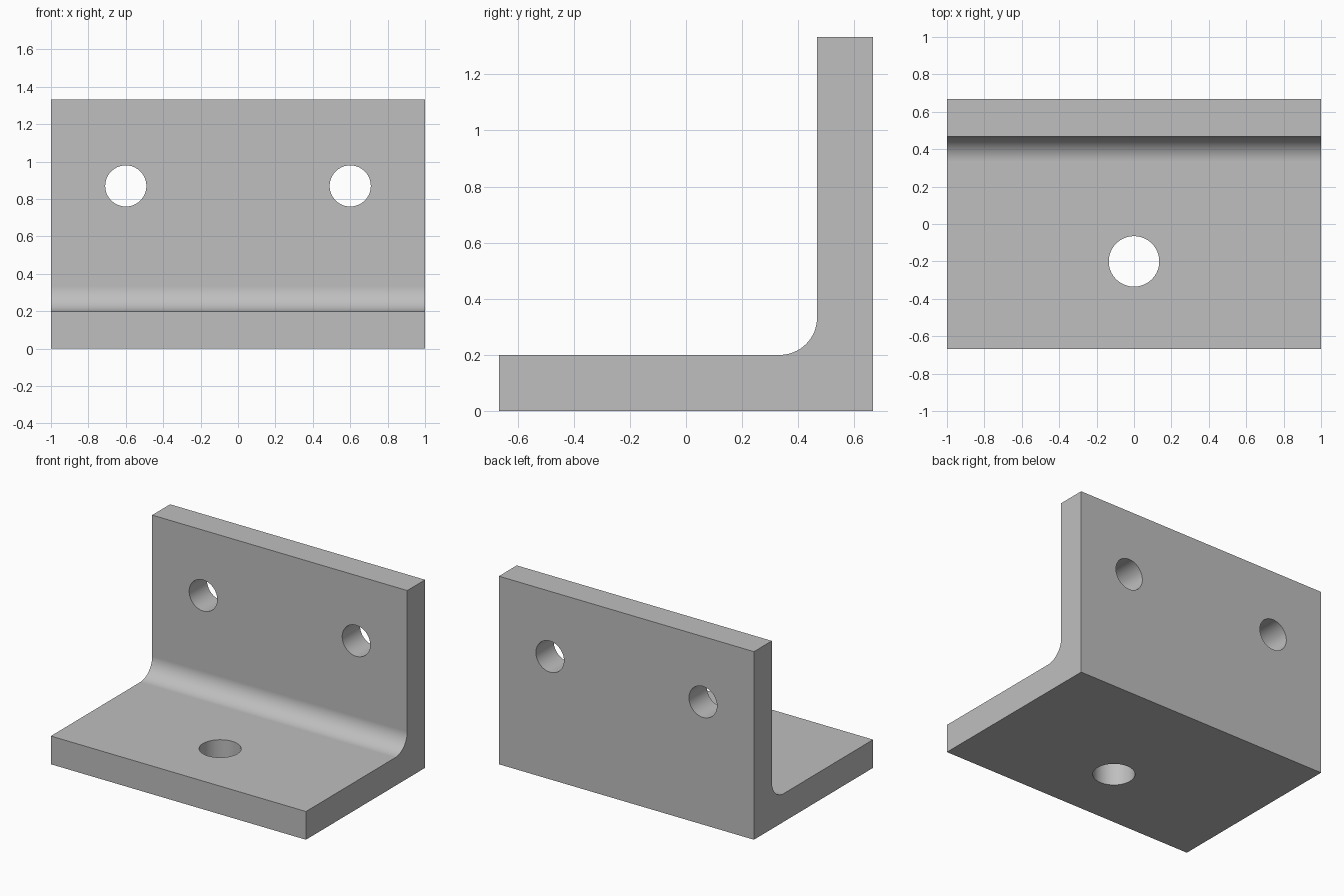
import bpy, bmesh, math

cube = bpy.data.objects.get("Cube")
if cube:
    bpy.data.objects.remove(cube, do_unlink=True)

HALF_X, HALF_Y, HEIGHT = 1.0, 0.667, 1.333
THICK, FILLET = 0.2, 0.133

# Plain grey metal
metal = bpy.data.materials.new("grey metal")
metal.use_nodes = True
GREY = (0.52, 0.52, 0.52, 1)
metal.diffuse_color = GREY
metal.node_tree.nodes["Principled BSDF"].inputs["Base Color"].default_value = GREY

# L-shaped side profile (y, z) with a rounded inner corner
inner_y = HALF_Y - THICK
cy, cz = inner_y - FILLET, THICK + FILLET
STEPS = 16
profile = [(-HALF_Y, 0), (HALF_Y, 0), (HALF_Y, HEIGHT), (inner_y, HEIGHT)]
for i in range(STEPS + 1):
    a = -math.pi / 2 * i / STEPS
    profile.append((cy + FILLET * math.cos(a), cz + FILLET * math.sin(a)))
profile.append((-HALF_Y, THICK))

# Extrude the profile along x
bm = bmesh.new()
face = bm.faces.new([bm.verts.new((-HALF_X, y, z)) for y, z in profile])
result = bmesh.ops.extrude_face_region(bm, geom=[face])
moved = [v for v in result["geom"] if isinstance(v, bmesh.types.BMVert)]
bmesh.ops.translate(bm, verts=moved, vec=(2 * HALF_X, 0, 0))
bmesh.ops.recalc_face_normals(bm, faces=bm.faces)
mesh = bpy.data.meshes.new("angle_bracket")
bm.to_mesh(mesh)
bm.free()
mesh.materials.append(metal)
bracket = bpy.data.objects.new("angle_bracket", mesh)
bpy.context.collection.objects.link(bracket)


def drill(name, location, radius, tilt=0):
    """Cut a round hole through one plate of the bracket."""
    bpy.ops.mesh.primitive_cylinder_add(vertices=64, radius=radius, depth=2 * THICK,
                                        location=location, rotation=(tilt, 0, 0))
    cutter = bpy.context.object
    cutter.name = name
    cutter.data.materials.append(metal)
    cutter.hide_render = True
    bpy.context.view_layer.objects.active = bracket
    mod = bracket.modifiers.new(name, "BOOLEAN")
    mod.operation = "DIFFERENCE"
    mod.solver = "EXACT"
    mod.object = cutter
    bpy.ops.object.modifier_apply(modifier=mod.name)
    bpy.data.objects.remove(cutter, do_unlink=True)


# Two holes in the upright plate, one in the base plate
for side, label in ((-1, "right"), (1, "left")):
    drill(label + "_wall_hole", (side * 0.6, HALF_Y - THICK / 2, 0.87), 0.11, math.pi / 2)
drill("base_hole", (0, -0.2, THICK / 2), 0.135)

# Smooth fillet and hole walls, crisp edges, level plates
bpy.ops.object.select_all(action="DESELECT")
bracket.select_set(True)
bpy.context.view_layer.objects.active = bracket
bpy.ops.object.shade_smooth_by_angle(angle=math.radians(30))
weighted = bracket.modifiers.new("level_plates", "WEIGHTED_NORMAL")
weighted.keep_sharp = True
